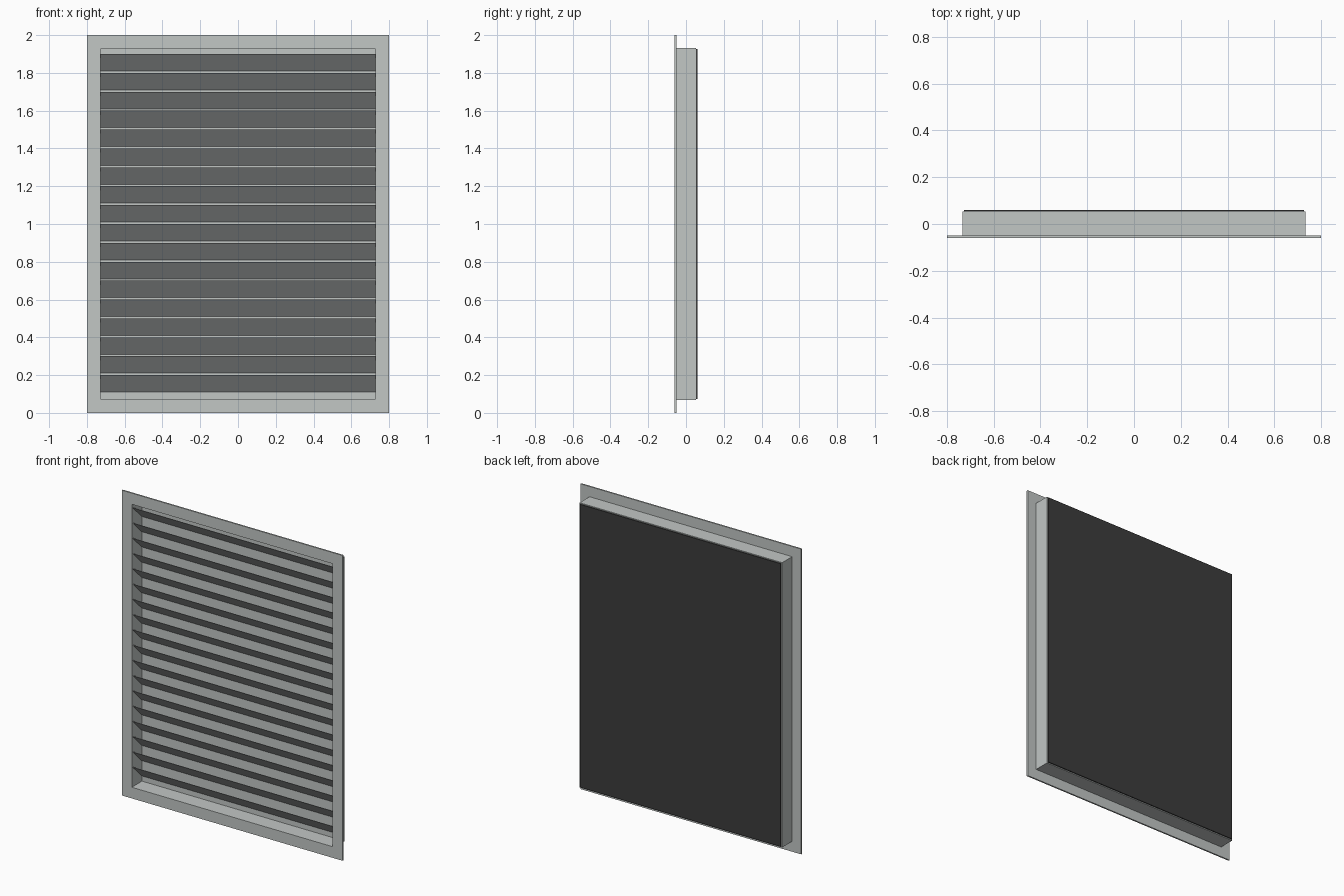
import bpy, bmesh, math

if "Cube" in bpy.data.objects:
    bpy.data.objects.remove(bpy.data.objects["Cube"])


def material(name, rgb):
    m = bpy.data.materials.new(name)
    m.diffuse_color = (*rgb, 1)
    m.use_nodes = True
    m.node_tree.nodes["Principled BSDF"].inputs["Base Color"].default_value = m.diffuse_color
    return m


grey = material("light grey metal", (0.54, 0.57, 0.56))
black = material("black mesh", (0.045, 0.045, 0.045))


def finish(name, bm, mat):
    bmesh.ops.recalc_face_normals(bm, faces=bm.faces)
    me = bpy.data.meshes.new(name)
    bm.to_mesh(me)
    bm.free()
    me.materials.append(mat)
    ob = bpy.data.objects.new(name, me)
    bpy.context.collection.objects.link(ob)
    return ob


def slab(name, hx, hz, y0, y1, mat):
    """Upright plate centred on z = 1."""
    bm = bmesh.new()
    bmesh.ops.create_cube(bm, size=1)
    for v in bm.verts:
        v.co = (v.co.x * 2 * hx, (y0 + y1) / 2 + v.co.y * (y1 - y0), 1 + v.co.z * 2 * hz)
    return finish(name, bm, mat)


def ring(name, outer, inner, y0, y1, mat):
    """Rectangular frame: outer and inner are half sizes in x and z."""
    bm = bmesh.new()
    corners = [(-1, -1), (1, -1), (1, 1), (-1, 1)]
    loops = []
    for (hx, hz), y in ((outer, y0), (inner, y0), (inner, y1), (outer, y1)):
        loops.append([bm.verts.new((sx * hx, y, 1 + sz * hz)) for sx, sz in corners])
    for i in range(4):
        a, b = loops[i], loops[(i + 1) % 4]
        for j in range(4):
            k = (j + 1) % 4
            bm.faces.new((a[j], a[k], b[k], b[j]))
    return finish(name, bm, mat)


# Front flange and the duct box behind it
opening = (0.728, 0.927)
ring("front_flange", (0.8, 1.0), opening, -0.06, -0.05, grey)
ring("duct_box", (0.734, 0.933), opening, -0.05, 0.053, grey)

# Rear closing plate with the black mesh behind
slab("back_plate", 0.728, 0.927, 0.045, 0.05, grey)
slab("rear_mesh", 0.727, 0.927, 0.053, 0.06, black)

# Slanted blades, high at the front and low at the back
for i in range(18):
    top = 1.9 - 0.1 * i
    profile = [(-0.05, top), (-0.045, top), (0.04, top - 0.085), (0.04, top - 0.09)]
    bm = bmesh.new()
    ends = [[bm.verts.new((x, y, z)) for y, z in profile] for x in (-0.728, 0.728)]
    bm.faces.new(ends[0])
    bm.faces.new(ends[1])
    for j in range(4):
        k = (j + 1) % 4
        bm.faces.new((ends[0][j], ends[0][k], ends[1][k], ends[1][j]))
    finish(f"blade_{i + 1}", bm, grey)
